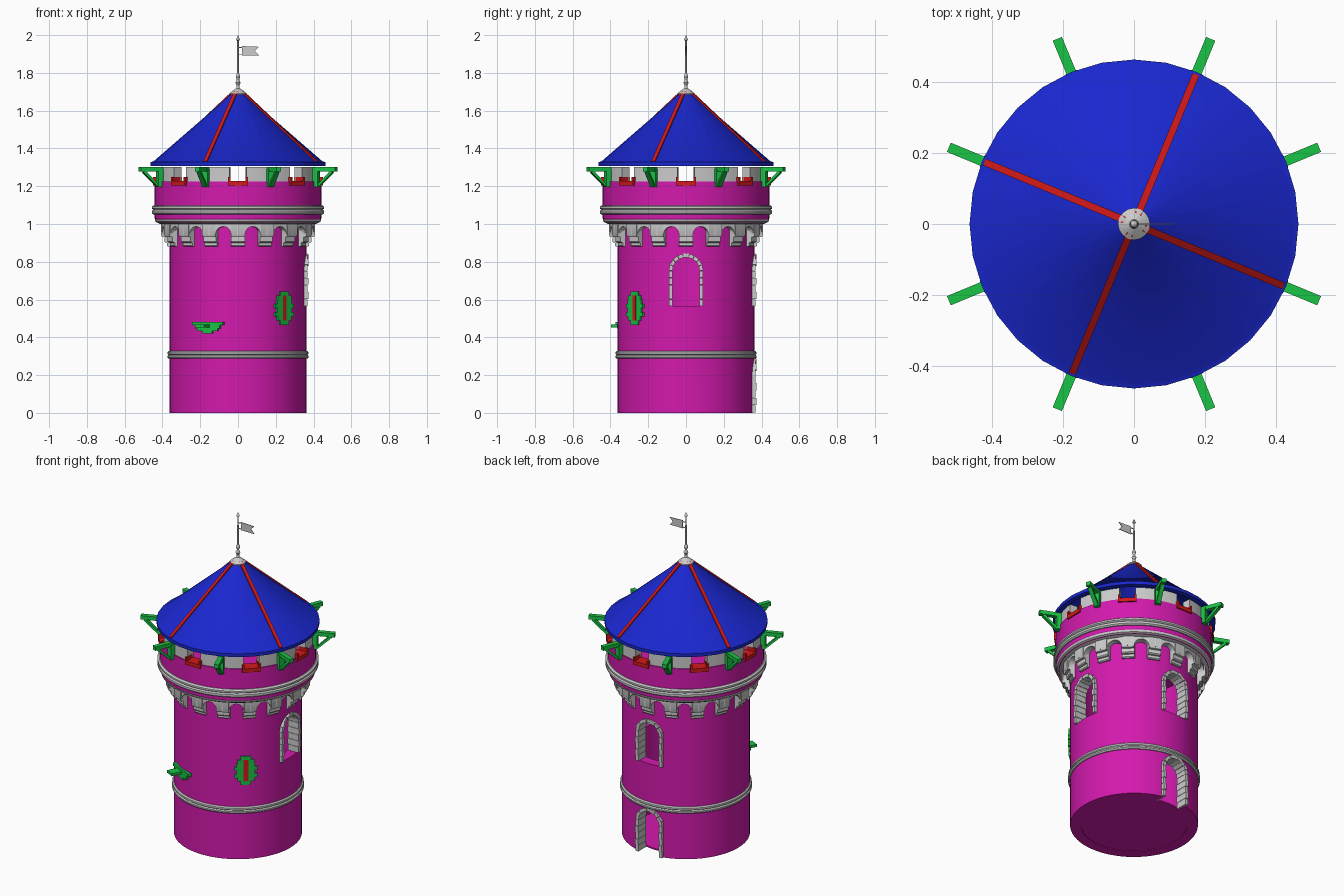
import bpy, bmesh
from math import sin, cos, pi, radians

if "Cube" in bpy.data.objects:
    bpy.data.objects.remove(bpy.data.objects["Cube"])

def material(name, rgb):
    m = bpy.data.materials.new(name)
    m.diffuse_color = (*rgb, 1)
    m.use_nodes = True
    m.node_tree.nodes["Principled BSDF"].inputs["Base Color"].default_value = m.diffuse_color
    return m

PINK = material("magenta", (0.65, 0.01, 0.42))
BLUE = material("blue", (0.01, 0.02, 0.62))
GREEN = material("green", (0.01, 0.55, 0.06))
RED = material("red", (0.65, 0.01, 0.01))

def finish(name, bm, mat=None):
    bmesh.ops.remove_doubles(bm, verts=bm.verts, dist=1e-6)
    bmesh.ops.recalc_face_normals(bm, faces=bm.faces)
    me = bpy.data.meshes.new(name)
    bm.to_mesh(me)
    bm.free()
    ob = bpy.data.objects.new(name, me)
    bpy.context.collection.objects.link(ob)
    if mat:
        me.materials.append(mat)
    return ob

def lathe(name, profile, mat=None, segs=32, closed=True):
    """Revolve (r, z) points around the z axis."""
    bm = bmesh.new()
    rings = [[bm.verts.new((r * cos(2 * pi * i / segs), r * sin(2 * pi * i / segs), z))
              for i in range(segs)] for r, z in profile]
    n = len(rings)
    for k in range(n if closed else n - 1):
        a, b = rings[k], rings[(k + 1) % n]
        for i in range(segs):
            j = (i + 1) % segs
            bm.faces.new((a[i], a[j], b[j], b[i]))
    return finish(name, bm, mat)

def prism(bm, pts, d0, d1, deg, side=False):
    """Extrude (tangent, z) points radially, or (radius, z) points sideways."""
    c, s = cos(radians(deg)), sin(radians(deg))
    def put(p, d):
        r, u = (p[0], d) if side else (d, p[0])
        return bm.verts.new((c * r - s * u, s * r + c * u, p[1]))
    a, b = [put(p, d0) for p in pts], [put(p, d1) for p in pts]
    bm.faces.new(a)
    bm.faces.new(b[::-1])
    for i in range(len(pts)):
        j = (i + 1) % len(pts)
        bm.faces.new((a[i], b[i], b[j], a[j]))

def rect(w, z0, z1, u=0):
    return [(u - w / 2, z0), (u + w / 2, z0), (u + w / 2, z1), (u - w / 2, z1)]

def arc(r, zc, n=8):
    return [(r * cos(pi * i / n), zc + r * sin(pi * i / n)) for i in range(n + 1)]

# main wall and openings (angle, bottom, spring line)
openings = [("side_window", 0, 0.565, 0.753), ("back_window", 90, 0.565, 0.753),
            ("doorway", 90, 0.0, 0.198)]
wall = lathe("tower_wall", [(0.30, 0), (0.362, 0), (0.362, 1.03), (0.30, 1.03)], PINK, 64)
RI, RO = 0.071, 0.091
for name, deg, z0, zs in openings:
    bm = bmesh.new()
    low = z0 - 0.05 if z0 == 0 else z0
    prism(bm, [(-RI - 0.01, low), (RI + 0.01, low)] + arc(RI + 0.01, zs), 0.25, 0.45, deg)
    cutter = finish(name + "_cutter", bm)
    cutter.hide_render = True
    mod = wall.modifiers.new(name, 'BOOLEAN')
    mod.operation, mod.solver, mod.object = 'DIFFERENCE', 'EXACT', cutter
    bpy.context.view_layer.objects.active = wall
    bpy.ops.object.modifier_apply(modifier=name)
    bpy.data.objects.remove(cutter)
    # stone surround: jamb blocks and arch stones
    bm = bmesh.new()
    for sgn in (-1, 1):
        for k in range(5):
            h = (zs - z0) / 5
            prism(bm, rect(RO - RI, z0 + k * h + 0.001, z0 + (k + 1) * h - 0.001,
                           sgn * (RI + RO) / 2),
                  0.295 - 0.004 * (k % 2), 0.368 + 0.004 * (k % 2), deg)
    for k in range(9):
        a0, a1 = pi * k / 9 + 0.008, pi * (k + 1) / 9 - 0.008
        prism(bm, [(RI * cos(a0), zs + RI * sin(a0)), (RO * cos(a0), zs + RO * sin(a0)),
                   (RO * cos(a1), zs + RO * sin(a1)), (RI * cos(a1), zs + RI * sin(a1))],
              0.293, 0.368 + 0.004 * (k % 2), deg)
    finish(name + "_surround", bm)

# floors
lathe("ground_floor", [(0, 0.004), (0.302, 0.004), (0.302, 0.012), (0, 0.012)], PINK, 64, False)
lathe("parapet_deck", [(0, 1.08), (0.39, 1.08), (0.39, 1.10), (0, 1.10)], PINK, 32, False)

# string course round the lower wall, broken into rolls
lathe("lower_band", [(0.35, 0.287), (0.368, 0.287), (0.374, 0.294), (0.374, 0.302), (0.367, 0.307),
                     (0.372, 0.312), (0.372, 0.322), (0.365, 0.328), (0.35, 0.328)], None, 64)

# corbels and the small arches between them
bm = bmesh.new()
for k in range(16):
    prism(bm, [(0.35, 1.008), (0.408, 1.008), (0.408, 0.942), (0.403, 0.932), (0.390, 0.930),
               (0.390, 0.908), (0.385, 0.902), (0.375, 0.900), (0.375, 0.885), (0.370, 0.88),
               (0.35, 0.88)], -0.036, 0.036, 22.5 * k, True)
    prism(bm, [(0.08, 0.94), (0.08, 1.008), (-0.08, 1.008), (-0.08, 0.94)]
          + arc(0.042, 0.945)[::-1], 0.34, 0.401, 22.5 * k + 11.25)
finish("corbels", bm)

# parapet drum and mouldings
lathe("parapet_wall", [(0.355, 1.005), (0.425, 1.005), (0.442, 1.03), (0.442, 1.225),
                       (0.38, 1.225), (0.38, 1.03), (0.355, 1.03)], PINK, 64)
lathe("parapet_lower_moulding", [(0.36, 1.0), (0.412, 1.0), (0.436, 1.012), (0.44, 1.024),
                                 (0.43, 1.03), (0.36, 1.03)], None, 64)
lathe("parapet_upper_moulding", [(0.42, 1.05), (0.448, 1.05), (0.456, 1.057), (0.456, 1.07),
                                 (0.448, 1.076), (0.456, 1.082), (0.456, 1.092), (0.446, 1.099),
                                 (0.42, 1.099)], None, 64)

# merlons (curved blocks), red crenel frames and green roof brackets
merlons, frames, brackets = bmesh.new(), bmesh.new(), bmesh.new()
for k in range(8):
    mid = 45 * k + 22.5
    half = 16.5
    rows = []
    for i in range(7):
        a = radians(mid - half + 2 * half * i / 6)
        rows.append([merlons.verts.new((r * cos(a), r * sin(a), z)) for r, z in
                     ((0.385, 1.22), (0.436, 1.22), (0.436, 1.302), (0.385, 1.302))])
    for p, q in zip(rows, rows[1:]):
        for i in range(4):
            j = (i + 1) % 4
            merlons.faces.new((p[i], p[j], q[j], q[i]))
    merlons.faces.new(rows[0])
    merlons.faces.new(rows[-1][::-1])
    # U-shaped frame
    prism(frames, [(-0.053, 1.25), (-0.053, 1.204), (0.053, 1.204), (0.053, 1.25),
                   (0.041, 1.25), (0.041, 1.228), (-0.041, 1.228), (-0.041, 1.25)][::1],
          0.378, 0.449, 45 * k)
    # beam, post and diagonal strut
    prism(brackets, [(0.38, 1.278), (0.563, 1.278), (0.563, 1.302), (0.38, 1.302)],
          -0.014, 0.014, mid, True)
    prism(brackets, [(0.435, 1.195), (0.462, 1.195), (0.462, 1.29), (0.435, 1.29)],
          -0.017, 0.017, mid, True)
    prism(brackets, [(0.455, 1.205), (0.462, 1.195), (0.545, 1.272), (0.535, 1.284)],
          -0.012, 0.012, mid, True)
finish("merlons", merlons)
finish("crenel_frames", frames, RED)
finish("roof_brackets", brackets, GREEN)

# roof shell and ridge strips
lathe("roof", [(0.462, 1.308), (0.462, 1.328), (0.447, 1.332), (0.02, 1.702),
               (0.015, 1.685), (0.43, 1.318), (0.43, 1.308)], BLUE)
bm = bmesh.new()
for k in range(4):
    prism(bm, [(0.45, 1.322), (0.455, 1.334), (0.03, 1.703), (0.02, 1.69)],
          -0.010, 0.010, 67.5 + 90 * k, True)
finish("roof_ridges", bm, RED)

# finial, pole and spear tip in one turned piece
lathe("finial_pole", [(0, 1.68), (0.045, 1.685), (0.045, 1.692), (0.022, 1.71), (0.009, 1.718),
                      (0.007, 1.735), (0.014, 1.748), (0.007, 1.76), (0.007, 1.768),
                      (0.012, 1.778), (0.010, 1.788), (0.005, 1.80), (0.004, 1.97),
                      (0.010, 1.975), (0, 2.0)], None, 16, False)
# swallowtail flag
bm = bmesh.new()
prism(bm, [(0.022, 1.892), (0.112, 1.892), (0.09, 1.916), (0.112, 1.938), (0.022, 1.942)],
      -0.002, 0.002, 0, True)
for z in (1.899, 1.934):
    prism(bm, [(0, z - 0.002), (0.024, z - 0.002), (0.024, z + 0.002), (0, z + 0.002)],
          -0.002, 0.002, 0, True)
finish("flag", bm)

# arrow slit: stepped surround with red slot
bm = bmesh.new()
for k, w in enumerate((0.06, 0.095, 0.13, 0.105, 0.13, 0.105, 0.095, 0.06)):
    z = 0.466 + k * 0.0222
    prism(bm, rect(w, z, z + 0.0222), 0.33, 0.369, -48)
finish("slit_surround", bm, GREEN)
bm = bmesh.new()
prism(bm, rect(0.026, 0.49, 0.622), 0.33, 0.371, -48)
finish("slit_slot", bm, RED)

# small stepped ledge with spout
bm = bmesh.new()
for w, z0, z1 in ((0.18, 0.464, 0.482), (0.145, 0.448, 0.464), (0.12, 0.434, 0.448),
                  (0.055, 0.42, 0.434)):
    prism(bm, rect(w, z0, z1, 0.0), 0.33, 0.372, -116)
prism(bm, rect(0.055, 0.452, 0.468, -0.015), 0.33, 0.435, -116)
finish("ledge_spout", bm, GREEN)

# smooth shading with sharp edges kept
for ob in bpy.context.scene.objects:
    ob.select_set(True)
bpy.context.view_layer.objects.active = wall
bpy.ops.object.shade_smooth_by_angle(angle=radians(30))
